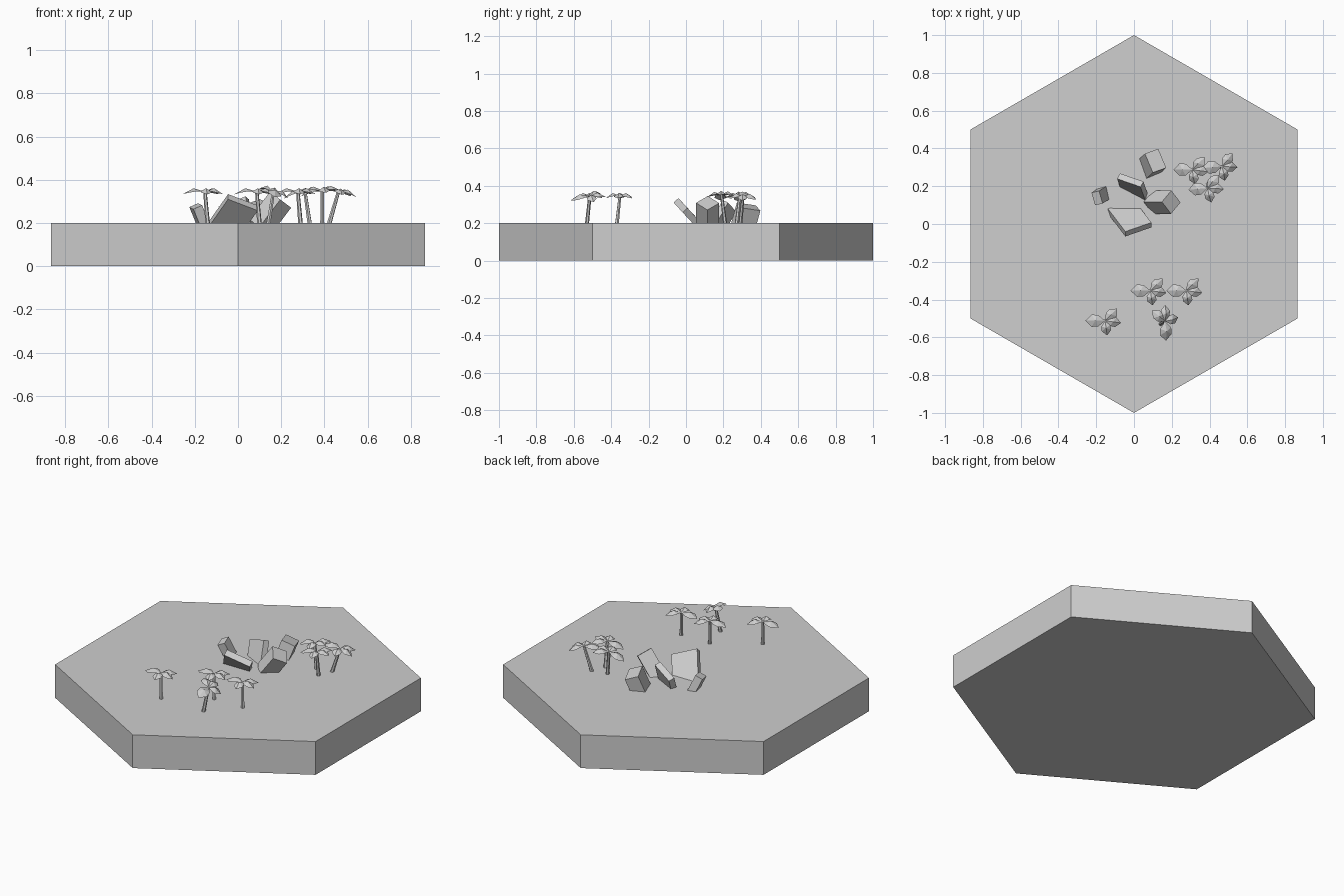
import bpy, bmesh, math
from mathutils import Vector, Matrix

if "Cube" in bpy.data.objects:
    bpy.data.objects.remove(bpy.data.objects["Cube"], do_unlink=True)

GREY = (0.62, 0.62, 0.62, 1)
stone = bpy.data.materials.new("plain_grey")
stone.use_nodes = True
stone.diffuse_color = GREY
stone.node_tree.nodes["Principled BSDF"].inputs["Base Color"].default_value = GREY
GROUND = 0.2


def finish(bm, name):
    """Turn a bmesh into a flat-shaded object."""
    mesh = bpy.data.meshes.new(name)
    bm.to_mesh(mesh)
    bm.free()
    mesh.materials.append(stone)
    obj = bpy.data.objects.new(name, mesh)
    bpy.context.collection.objects.link(obj)
    return obj


def rock(name, corner, a, b, sizes):
    """Tilted box grown from its top corner along a, b and a x b."""
    a = Vector(a).normalized()
    b = Vector(b)
    b = (b - a * b.dot(a)).normalized()
    axes = [d * s for d, s in zip((a, b, a.cross(b)), sizes)]
    frame = Matrix(axes).transposed().to_4x4()
    bm = bmesh.new()
    bmesh.ops.create_cube(bm, size=1)
    bm.transform(Matrix.Translation(Vector(corner) + sum(axes, Vector()) / 2) @ frame)
    bmesh.ops.recalc_face_normals(bm, faces=bm.faces)
    finish(bm, name)


def add_leaf(bm, length, half_width, angle, place):
    """Folded, arching leaf: a raised midrib with a pointed blade on each side."""
    turn = place @ Matrix.Rotation(angle, 4, 'Z')

    def vert(x, y, z):
        return bm.verts.new(turn @ Vector((x * length, y, z)))

    rib = [vert(0, 0, 0), vert(0.5, 0, 0.016), vert(1, 0, -0.012)]
    for side in (-1, 1):
        near = vert(0.35, side * half_width * 0.85, 0.002)
        far = vert(0.68, side * half_width * 0.9, -0.004)
        for face in ((rib[0], near, rib[1]), (rib[1], near, far), (rib[1], far, rib[2])):
            bm.faces.new(face if side < 0 else face[::-1])


def palm(name, base, top, turn=0, tilt=(0, 0)):
    """Leaning trunk with four leaves at its top."""
    base, top = Vector((*base, GROUND - 0.01)), Vector(top)
    axis = top - base
    bm = bmesh.new()
    bmesh.ops.create_cone(bm, cap_ends=True, segments=6, radius1=0.011, radius2=0.008,
                          depth=axis.length,
                          matrix=Matrix.Translation((base + top) / 2)
                          @ axis.to_track_quat('Z', 'Y').to_matrix().to_4x4())
    place = (Matrix.Translation(top) @ Matrix.Rotation(tilt[0], 4, 'X')
             @ Matrix.Rotation(tilt[1], 4, 'Y') @ Matrix.Rotation(math.radians(turn), 4, 'Z'))
    for length, width, angle in ((0.105, 0.036, 180), (0.09, 0.03, 45),
                                 (0.085, 0.028, -8), (0.078, 0.028, -82)):
        add_leaf(bm, length, width, math.radians(angle), place)
    finish(bm, name)


# Hexagonal ground slab
bm = bmesh.new()
bmesh.ops.create_cone(bm, cap_ends=True, segments=6, radius1=1, radius2=1, depth=GROUND,
                      matrix=Matrix.Translation((0, 0, GROUND / 2)))
if max(abs(v.co.y) for v in bm.verts) < 0.99:
    bm.transform(Matrix.Rotation(math.pi / 6, 4, 'Z'))
finish(bm, "ground_slab")

# Half-buried tilted rocks
rock("rock_front_slab", (-0.046, -0.066, 0.31), (0.89, 0.31, -0.34), (-0.45, 0.62, -0.67),
     (0.155, 0.2, 0.035))
rock("rock_right_block", (0.148, 0.117, 0.345), (0.05, 0.06, -0.038), (0.05, -0.06, -0.038),
     (0.087, 0.087, 0.16))
rock("rock_back_block", (0.1, 0.272, 0.31), (-0.042, 0.1, -0.015), (0.07, 0.032, -0.03),
     (0.11, 0.08, 0.14))
rock("rock_left_block", (-0.185, 0.175, 0.292), (0.02, -0.07, -0.01), (-0.04, -0.015, -0.02),
     (0.07, 0.045, 0.13))
rock("rock_middle_slab", (0.05, 0.225, 0.31), (-0.13, 0.045, -0.05), (-0.05, -0.02, -0.1),
     (0.14, 0.16, 0.035))

# Front palm group
palm("palm_front_left", (-0.14, -0.53), (-0.153, -0.512, 0.345))
palm("palm_front_middle", (0.1, -0.37), (0.087, -0.353, 0.345))
palm("palm_front_right", (0.29, -0.37), (0.277, -0.353, 0.345))
palm("palm_front_near", (0.14, -0.53), (0.164, -0.515, 0.345), 95, (0.1, 0.3))

# Back palm group
palm("palm_back_left", (0.333, 0.27), (0.31, 0.288, 0.345), 0, (0, -0.2))
palm("palm_back_middle", (0.39, 0.21), (0.39, 0.19, 0.35), 5, (0, -0.15))
palm("palm_back_right", (0.42, 0.29), (0.465, 0.305, 0.345), 5, (0, 0.15))
